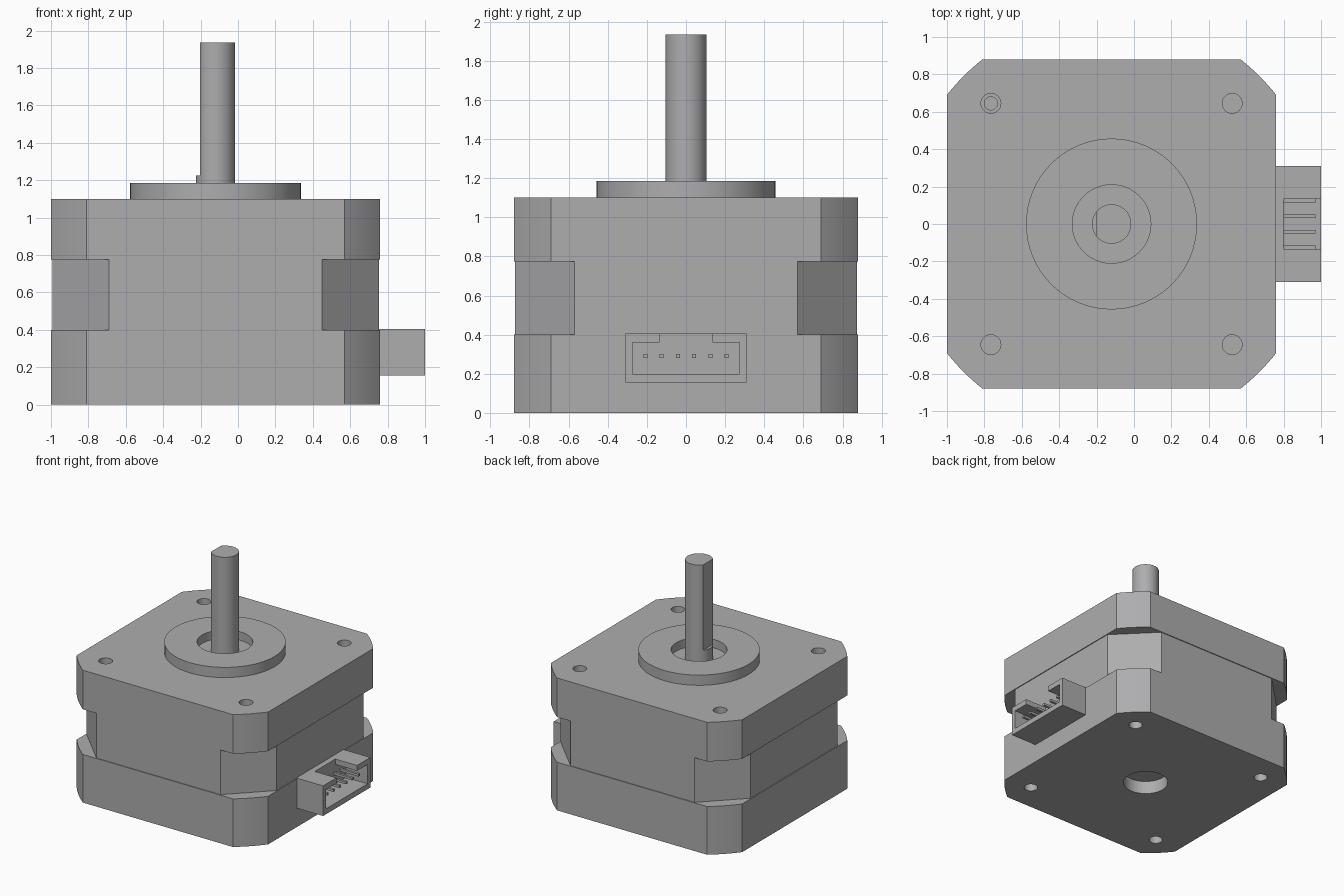
import bpy, bmesh, math
from mathutils import Vector

if "Cube" in bpy.data.objects:
    bpy.data.objects.remove(bpy.data.objects["Cube"], do_unlink=True)

CX = -0.12      # motor axis
HOLE = 0.645    # screw hole offset from the axis

metal = bpy.data.materials.new("satin_grey")
metal.use_nodes = True
grey = (0.42, 0.42, 0.43, 1)
metal.diffuse_color = grey
metal.node_tree.nodes["Principled BSDF"].inputs["Base Color"].default_value = grey


def prism(name, outline, z0, z1):
    """Extrude an (x, y) outline from z0 to z1."""
    bm = bmesh.new()
    base = bm.faces.new([bm.verts.new((x, y, z0)) for x, y in outline])
    top = bmesh.ops.extrude_face_region(bm, geom=[base])["geom"]
    bmesh.ops.translate(bm, vec=(0, 0, z1 - z0),
                        verts=[v for v in top if isinstance(v, bmesh.types.BMVert)])
    bmesh.ops.recalc_face_normals(bm, faces=bm.faces)
    mesh = bpy.data.meshes.new(name)
    bm.to_mesh(mesh)
    bm.free()
    mesh.materials.append(metal)
    obj = bpy.data.objects.new(name, mesh)
    bpy.context.collection.objects.link(obj)
    return obj


def circle(r, x=CX, y=0, n=64):
    return [(x + r * math.cos(math.tau * i / n), y + r * math.sin(math.tau * i / n))
            for i in range(n)]


def rect(x0, x1, y0, y1):
    return [(x0, y0), (x1, y0), (x1, y1), (x0, y1)]


def octagon(half, flat, steps):
    """Square with cut corners; steps > 1 bows each corner about the axis."""
    radius, a0 = math.hypot(half, flat), math.atan2(flat, half)
    pts = []
    for quarter in range(4):
        for i in range(steps + 1):
            a = a0 + (math.pi / 2 - 2 * a0) * i / steps + quarter * math.pi / 2
            pts.append((CX + radius * math.cos(a), radius * math.sin(a)))
    return pts


def cut(obj, cutters):
    for c in cutters:
        c.hide_render = True
        mod = obj.modifiers.new("cut", "BOOLEAN")
        mod.operation, mod.solver, mod.object = "DIFFERENCE", "EXACT", c
        bpy.context.view_layer.objects.active = obj
        bpy.ops.object.modifier_apply(modifier=mod.name)
        bpy.data.objects.remove(c, do_unlink=True)


def screw_holes(z0, z1):
    return [prism("hole_cutter", circle(0.053, CX + sx * HOLE, sy * HOLE, 32), z0, z1)
            for sx in (-1, 1) for sy in (-1, 1)]


# Motor body: two end caps around a slightly narrower core
bottom_cap = prism("bottom_cap", octagon(0.88, 0.69, 8), 0, 0.4)
cut(bottom_cap, screw_holes(-0.1, 0.15) + [prism("bore_cutter", circle(0.175), -0.1, 0.11)])
core = prism("core", octagon(0.873, 0.57, 1), 0.4, 0.775)
top_cap = prism("top_cap", octagon(0.88, 0.69, 8), 0.775, 1.1)
# One top hole continues as a narrower bore
cut(top_cap, screw_holes(0.95, 1.2) +
    [prism("pilot_cutter", circle(0.035, CX - HOLE, HOLE, 32), 0.85, 1.0)])

# Pilot flange with a recess around the shaft
flange = prism("flange", circle(0.457), 1.1, 1.185)
cut(flange, [prism("recess_cutter", circle(0.21), 1.115, 1.3)])

# Shaft with a flat along its left-hand side above the flange
shaft = prism("shaft", circle(0.105), 1.11, 1.935)
cut(shaft, [prism("flat_cutter", rect(-0.4, -0.203, -0.2, 0.2), 1.225, 2.1)])

# Connector socket, open outwards and notched on top
socket = prism("connector_socket", rect(0.75, 1.0, -0.31, 0.31), 0.155, 0.405)
cut(socket, [prism("cavity_cutter", rect(0.8, 1.1, -0.273, 0.273), 0.2, 0.36),
             prism("notch_cutter", rect(0.8, 1.1, -0.135, 0.135), 0.3, 0.5)])

# Row of contact pins
for i in range(6):
    y = (i - 2.5) * 0.083
    prism(f"contact_pin_{i + 1}", rect(0.79, 0.97, y - 0.01, y + 0.01), 0.28, 0.3)

# Smooth the round parts, keeping hard edges
bpy.ops.object.select_all(action="DESELECT")
for obj in (bottom_cap, top_cap, flange, shaft):
    obj.select_set(True)
bpy.context.view_layer.objects.active = shaft
bpy.ops.object.shade_smooth_by_angle(angle=math.radians(20))
